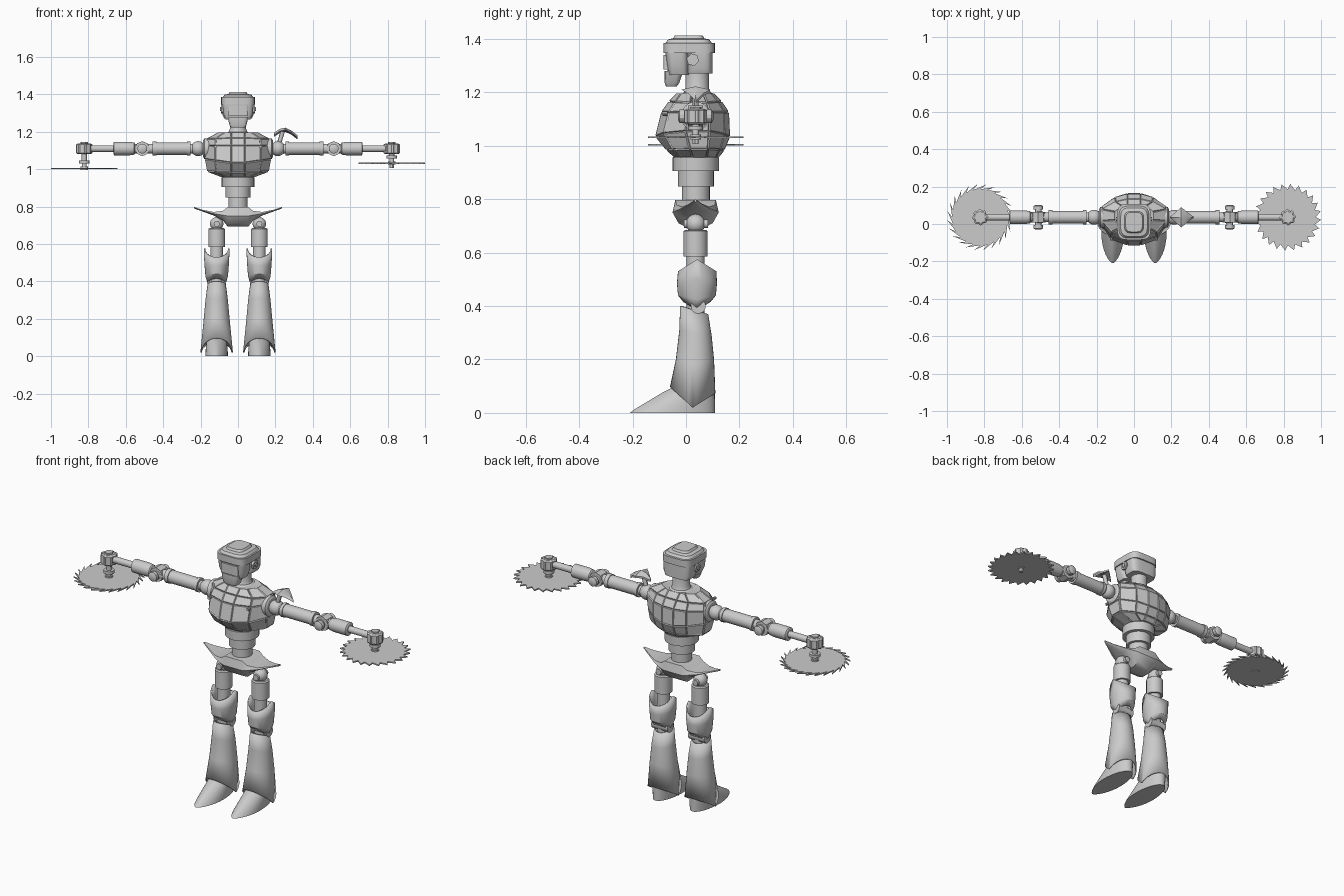
import bpy, bmesh, math
from mathutils import Vector

if "Cube" in bpy.data.objects:
    bpy.data.objects.remove(bpy.data.objects["Cube"])

grey = bpy.data.materials.new("metal_grey")
grey.diffuse_color = (0.6, 0.6, 0.6, 1)
grey.use_nodes = True
grey.node_tree.nodes["Principled BSDF"].inputs["Base Color"].default_value = grey.diffuse_color
CY = 0.036   # depth of the body axis
ARM_Z = 1.11


def finish(name, bm, angle=30):
    bmesh.ops.recalc_face_normals(bm, faces=bm.faces)
    me = bpy.data.meshes.new(name)
    bm.to_mesh(me)
    bm.free()
    me.materials.append(grey)
    me.shade_smooth()
    me.set_sharp_from_angle(angle=math.radians(angle))
    ob = bpy.data.objects.new(name, me)
    bpy.context.collection.objects.link(ob)
    return ob


def loft_bm(rings, caps=True):
    bm = bmesh.new()
    vs = [[bm.verts.new(p) for p in r] for r in rings]
    n = len(rings[0])
    for a, b in zip(vs, vs[1:]):
        for i in range(n):
            bm.faces.new((a[i], a[(i + 1) % n], b[(i + 1) % n], b[i]))
    if caps:
        bm.faces.new(vs[0][::-1])
        bm.faces.new(vs[-1])
    return bm


def loft(name, rings, caps=True, wall=0, angle=30):
    ob = finish(name, loft_bm(rings, caps), angle)
    if wall:
        m = ob.modifiers.new("wall", 'SOLIDIFY')
        m.thickness = wall
    return ob


def ell(cx, yf, yb, rx, z, peak=0, tilt=0, box=1, toe=1, n=32):
    """Oval ring; peak lifts its two sides, tilt lifts its back, box < 1 squares it."""
    out = []
    for i in range(n):
        a = 2 * math.pi * (i + 0.5 * (box < 1)) / n
        c, s = math.cos(a), math.sin(a)
        e = box * (toe if s < 0 else 1)
        x = cx + rx * math.copysign(abs(c) ** e, c)
        y = (yf + yb) / 2 + (yb - yf) / 2 * math.copysign(abs(s) ** box, s)
        out.append((x, y, z + peak * (1 - abs(s)) + tilt * s))
    return out


def turned(name, p, axis, prof, n=24, gear=1):
    """Turned part along an axis; prof lists (distance, radius), gear < 1 cuts ribs."""
    ax = Vector(axis).normalized()
    u = ax.orthogonal().normalized()
    v = ax.cross(u)
    rings = []
    for d, r in prof:
        ring = []
        for i in range(n):
            a = 2 * math.pi * i / n
            k = r * (gear if i % 4 > 1 else 1)
            ring.append(Vector(p) + ax * d + u * k * math.cos(a) + v * k * math.sin(a))
        rings.append(ring)
    return loft(name, rings)


def ball(name, p, r):
    bm = bmesh.new()
    bmesh.ops.create_uvsphere(bm, u_segments=20, v_segments=12, radius=r)
    bmesh.ops.translate(bm, vec=p, verts=bm.verts)
    return finish(name, bm)


Z, Y = (0, 0, 1), (0, 1, 0)

# Head: helmet, brow band, crown, face, jaw
loft("helmet_back", [ell(0, .005, .10, w, z, box=.5) for z, w in ((1.27, .074), (1.29, .083), (1.36, .085))])
loft("brow_band", [ell(0, -.085, .108, .09, z, box=.45) for z in (1.347, 1.385)])
loft("crown", [ell(0, .01 - d, .01 + d, w, z, box=.5) for z, w, d in
               ((1.38, .085, .09), (1.398, .072, .077), (1.402, .052, .058), (1.413, .045, .052))])
loft("face", [ell(0, f, .01, w, z, box=.5) for z, w, f in ((1.265, .066, -.066), (1.30, .08, -.072), (1.35, .083, -.078))])
loft("jaw", [ell(0, f, b, w, z, box=.45) for z, w, f, b in
             ((1.222, .036, -.075, -.035), (1.235, .045, -.08, -.025), (1.28, .056, -.08, -.01))])
loft("visor", [ell(0, -.084, -.05, .052, z, box=.3) for z in (1.285, 1.34)])
for s in (-1, 1):
    turned("ear_bolt", (s * .078, .025, 1.322), (s, 0, 0), [(0, .024), (.014, .024), (.014, .012), (.019, .012)], 6)

# Neck and collar
turned("neck", (0, .042, 1.17), Z, [(0, .064), (.022, .064), (.03, .05), (.045, .044), (.11, .044)])

# Chest: faceted shell with a raised panel on each facet
rings = []
for z, w, f, b, lift in ((.96, .08, -.04, .12, 0), (.985, .16, -.07, .14, .005), (1.03, .172, -.11, .16, .025),
                         (1.125, .172, -.088, .156, 0), (1.165, .165, -.06, .13, -.005), (1.194, .1, -.03, .1, 0)):
    k, d = w / .172, (b - f) / .27
    half = [(.035, f), (.12 * k, f + .03 * d), (w, f + .11 * d), (w, b - .075 * d), (.1 * k, b - .02 * d), (.034, b)]
    pts = half + [(-x, y) for x, y in reversed(half)]
    rings.append([(x, y, z + lift * min(1, abs(x) / w)) for x, y in pts])
bm = loft_bm(rings)
bmesh.ops.recalc_face_normals(bm, faces=bm.faces)
sides = [fc for fc in bm.faces if len(fc.verts) == 4]
bmesh.ops.inset_individual(bm, faces=sides, thickness=.004, depth=.005)
finish("chest", bm, 25)
for s in (-1, 1):
    turned("chest_bolt", (s * .12, -.07, 1.12), (0, -1, 0), [(0, .008), (.018, .008)], 10)
    turned("shoulder_socket", (s * .15, CY, ARM_Z), (s, 0, 0), [(0, .055), (.03, .055), (.036, .045)])

# Waist rings
turned("waist", (0, .037, .79), Z, [(0, .052), (.058, .052), (.058, .067), (.115, .067),
                                    (.115, .087), (.165, .087), (.172, .08)], 32)

# Hip skirt: leaf shaped shell with upswept side tips
rings = []
for x, w, zt, zb in ((.235, .004, .798, .79), (.19, .025, .783, .774), (.13, .055, .771, .752),
                     (.08, .075, .778, .725), (.055, .08, .797, .693)):
    zm = (zt * .55 + zb * .45)
    rings.append([(x, CY + y * w, z) for y, z in
                  ((-.95, zt), (-1.08, zm), (-.8, zb * .7 + zm * .3), (-.4, zb),
                   (.4, zb), (.8, zb * .7 + zm * .3), (1.08, zm), (.95, zt))])
loft("hip_skirt", [[(-x, y, z) for x, y, z in r] for r in rings] + rings[::-1], angle=40)

# Legs
for s in (-1, 1):
    X = s * .114
    ball("hip_ball", (X, CY, .708), .036)
    turned("hip_pin", (X, -.008, .708), Y, [(0, .016), (.09, .016)], 16)
    turned("thigh", (X, CY, .585), Z, [(0, .045), (.095, .045), (.1, .038)])
    turned("leg_rod", (X, CY, .33), Z, [(0, .034), (.26, .034)])
    turned("knee_axle", (X - .05, CY + .01, .40), (1, 0, 0), [(0, .028), (.1, .028)], 20)
    loft("knee_guard", [ell(X, f, b, w, z, peak=p) for z, f, b, w, p in
                        ((.53, -.03, .114, .069, .045), (.485, -.034, .116, .066, .015),
                         (.44, -.03, .112, .06, -.015), (.415, -.01, .092, .047, -.03))],
         caps=False, wall=.008)
    loft("shin", [ell(X, f, b, w, z, peak=p, tilt=t) for z, f, b, w, p, t in
                  ((.385, -.022, .083, .049, 0, -.015), (.3, -.025, .096, .06, 0, -.01),
                   (.2, -.038, .105, .071, -.02, 0), (.085, -.06, .11, .087, -.065, -.012))],
         caps=False, wall=.008)
    loft("foot", [ell(X, f, .108, w, z, toe=1.35) for z, f, w in
                  ((0, -.21, .06), (.012, -.195, .06), (.045, -.14, .058), (.075, -.09, .055), (.1, -.04, .05))])

# Arms with saw blades
for s in (-1, 1):
    def along(name, prof, n=24, gear=1):
        return turned(name, (0, CY, ARM_Z), (s, 0, 0), prof, n, gear)

    ball("shoulder_ball", (s * .213, CY, ARM_Z), .04)
    along("upper_arm", [(.235, .026), (.255, .026), (.255, .038), (.272, .038), (.272, .034), (.435, .034),
                        (.435, .038), (.457, .038), (.457, .026), (.49, .026)])
    ball("elbow_ball", (s * .508, CY, ARM_Z), .036)
    turned("elbow_axle", (s * .512, -.03, ARM_Z), Y,
           [(0, .014), (.006, .026), (.025, .026), (.025, .019), (.107, .019), (.107, .026), (.126, .026), (.132, .014)], 12)
    turned("elbow_hinge", (s * .512, CY - .028, ARM_Z), Y, [(0, .04), (.056, .04)], 8)
    along("forearm", [(.53, .026), (.55, .026), (.555, .032), (.58, .036), (.662, .036), (.666, .03)])
    along("blade_arm", [(.66, .018), (.80, .018)])
    # Hub, spindle and toothed blade
    H = s * .822
    bz = 1.0 if s < 0 else 1.028
    turned("hub", (H, CY, 1.08), Z, [(0, .036), (.006, .043), (.052, .043), (.058, .034)], 32, .86)
    turned("hub_cap", (H, CY, 1.135), Z, [(0, .022), (.01, .022)], 6)
    turned("spindle", (H, CY, bz - .004), Z, [(0, .02), (.018, .02), (.018, .013), (.034, .013), (.034, .028),
                                              (.05, .028), (.05, .014), (.09, .014)], 20)
    if s > 0:
        turned("blade_nut", (H, CY, bz - .022), Z, [(0, .012), (.025, .012)], 6)
    outline = []
    for i in range(24):
        for off, r in ((0, .15), (.72, .179)):
            a = 2 * math.pi * (i + off * s) / 24
            outline.append((H + r * math.cos(a), CY + r * math.sin(a)))
    loft("saw_blade", [[(x, y, z) for x, y in outline] for z in (bz, bz + .007)])

# Single shoulder pad: curved diamond plate on a short stem
loft("shoulder_pad", [[(x, CY - w, z - .012), (x, CY, z), (x, CY + w, z - .012), (x, CY + w, z - .022), (x, CY, z - .018)]
                      for x, w, z in ((.193, .003, 1.195), (.222, .027, 1.215), (.252, .054, 1.222),
                                      (.285, .028, 1.207), (.317, .003, 1.182))])
turned("pad_stem", (.22, CY, 1.14), (.3, 0, 1), [(0, .012), (.065, .012)], 12)
